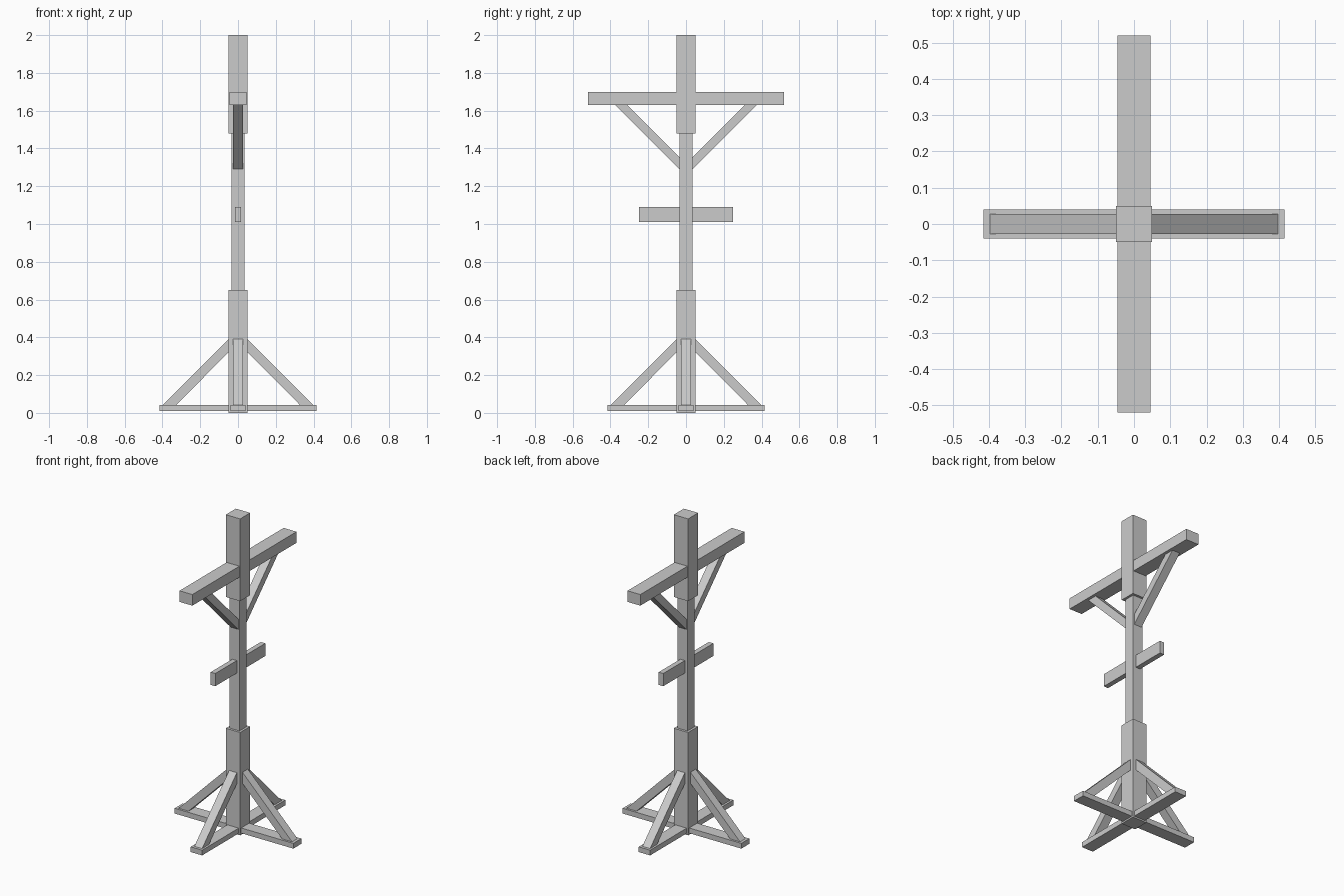
import bpy
import bmesh
import math
from mathutils import Matrix

cube = bpy.data.objects.get("Cube")
if cube:
    bpy.data.objects.remove(cube, do_unlink=True)

grey = bpy.data.materials.new("plain grey")
grey.use_nodes = True
colour = (0.6, 0.6, 0.6, 1)
grey.diffuse_color = colour
grey.node_tree.nodes["Principled BSDF"].inputs["Base Color"].default_value = colour


def add_object(name, bm):
    bmesh.ops.recalc_face_normals(bm, faces=bm.faces)
    mesh = bpy.data.meshes.new(name)
    bm.to_mesh(mesh)
    bm.free()
    mesh.materials.append(grey)
    obj = bpy.data.objects.new(name, mesh)
    bpy.context.collection.objects.link(obj)
    return obj


def beam(name, half_x, half_y, bottom, top):
    """Centred box between two heights."""
    bm = bmesh.new()
    bmesh.ops.create_cube(bm, size=1)
    for v in bm.verts:
        v.co.x *= 2 * half_x
        v.co.y *= 2 * half_y
        v.co.z = top if v.co.z > 0 else bottom
    return add_object(name, bm)


def brace(name, profile, half_width, angle):
    """Extrude an (outward, height) profile and turn it about the post."""
    bm = bmesh.new()
    face = bm.faces.new([bm.verts.new((r, -half_width, z)) for r, z in profile])
    ext = bmesh.ops.extrude_face_region(bm, geom=[face])
    for v in ext["geom"]:
        if isinstance(v, bmesh.types.BMVert):
            v.co.y = half_width
    bmesh.ops.transform(bm, matrix=Matrix.Rotation(angle, 4, "Z"), verts=bm.verts)
    return add_object(name, bm)


# Post: thick foot, slim shaft, thick head
beam("post_foot", 0.05, 0.05, 0, 0.65)
beam("post_shaft", 0.035, 0.035, 0.65, 1.48)
beam("post_head", 0.05, 0.05, 1.48, 2)

# Cross arms
beam("upper_arm", 0.045, 0.52, 1.63, 1.7)
beam("small_bar", 0.016, 0.25, 1.01, 1.09)

# Crossed floor beams
beam("floor_beam_side", 0.415, 0.04, 0.01, 0.043)
beam("floor_beam_front", 0.04, 0.415, 0.01, 0.043)

# Diagonal braces
foot_profile = [(0.04, 0.39), (0.05, 0.39), (0.4, 0.04), (0.33, 0.04), (0.04, 0.33)]
arm_profile = [(0.03, 1.285), (0.375, 1.63), (0.31, 1.63), (0.03, 1.35)]
for i, side in enumerate(("left", "back", "right", "front")):
    angle = i * math.pi / 2
    brace("foot_brace_" + side, foot_profile, 0.027, angle)
    if side in ("front", "back"):
        brace("arm_brace_" + side, arm_profile, 0.027, angle)
